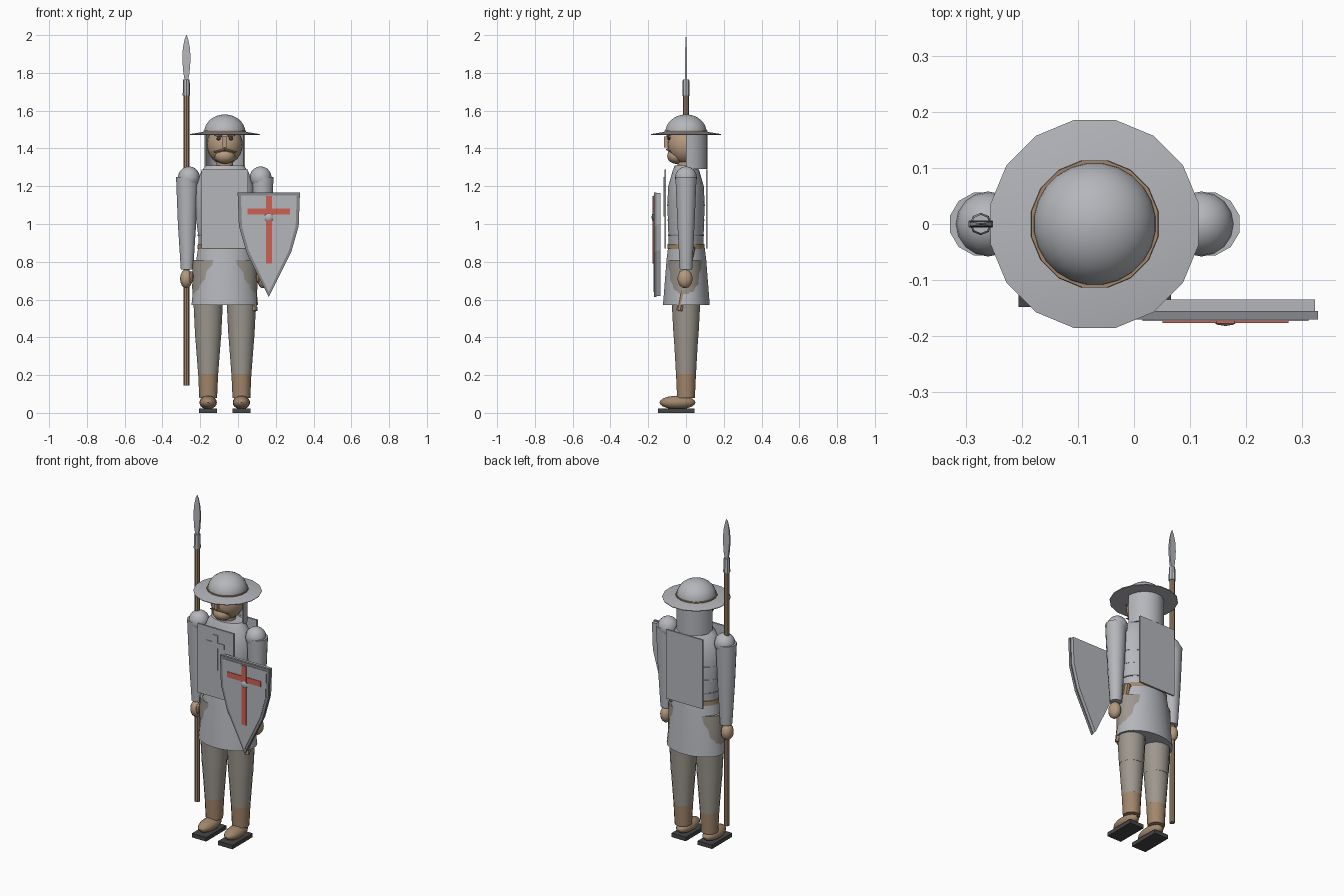
import bpy, bmesh, math
from mathutils import Vector, Matrix

cube = bpy.data.objects.get("Cube")
if cube:
    bpy.data.objects.remove(cube)


def material(name, *rgb):
    m = bpy.data.materials.new(name)
    m.use_nodes = True
    m.diffuse_color = (*rgb, 1)
    m.node_tree.nodes["Principled BSDF"].inputs["Base Color"].default_value = (*rgb, 1)
    return m


STEEL = material("steel", .46, .47, .50)
CLOTH = material("trouser_cloth", .34, .31, .27)
LEATHER = material("leather", .36, .24, .15)
SKIN = material("skin", .46, .32, .21)
WOOD = material("wood", .34, .23, .15)
DARK = material("dark_sole", .06, .06, .06)
RIM = material("dark_steel", .24, .25, .27)
RED = material("red_paint", .62, .12, .09)
CX = -.07  # body centre line


def finish(name, bm, mat, smooth=True):
    bmesh.ops.recalc_face_normals(bm, faces=bm.faces)
    me = bpy.data.meshes.new(name)
    bm.to_mesh(me)
    bm.free()
    ob = bpy.data.objects.new(name, me)
    bpy.context.collection.objects.link(ob)
    me.materials.append(mat)
    if smooth:
        bpy.ops.object.select_all(action='DESELECT')
        ob.select_set(True)
        bpy.context.view_layer.objects.active = ob
        bpy.ops.object.shade_smooth_by_angle(angle=math.radians(40))
    return ob


def lathe(name, mat, x, y, rows, n=16):
    """Stack of elliptical rings, each (z, x radius, y radius)."""
    bm = bmesh.new()
    rings = []
    for z, rx, ry in rows:
        angles = [math.tau * (i + .5) / n for i in range(n)]
        rings.append([bm.verts.new((x + rx * math.cos(a), y + ry * math.sin(a), z)) for a in angles])
    for low, high in zip(rings, rings[1:]):
        for i in range(n):
            j = (i + 1) % n
            bm.faces.new((low[i], low[j], high[j], high[i]))
    bm.faces.new(rings[0])
    bm.faces.new(rings[-1])
    return finish(name, bm, mat)


def ball(name, mat, centre, radii, n=16):
    bm = bmesh.new()
    bmesh.ops.create_uvsphere(bm, u_segments=n, v_segments=n // 2 + 2, radius=1)
    bm.transform(Matrix.Translation(centre) @ Matrix.Diagonal((*radii, 1)))
    return finish(name, bm, mat)


def box(name, mat, low, high):
    low, high = Vector(low), Vector(high)
    bm = bmesh.new()
    bmesh.ops.create_cube(bm, size=1)
    bm.transform(Matrix.Translation((low + high) / 2) @ Matrix.Diagonal((*(high - low), 1)))
    return finish(name, bm, mat, False)


def slab(name, mat, outline, front, back):
    """Extrude an x-z outline between two depths."""
    bm = bmesh.new()
    face = bm.faces.new([bm.verts.new((x, front, z)) for x, z in outline])
    out = bmesh.ops.extrude_face_region(bm, geom=[face])
    bmesh.ops.translate(bm, vec=(0, back - front, 0),
                        verts=[v for v in out["geom"] if isinstance(v, bmesh.types.BMVert)])
    return finish(name, bm, mat, False)


def rod(name, mat, a, b, r1, r2, n=8):
    a, b = Vector(a), Vector(b)
    bm = bmesh.new()
    bmesh.ops.create_cone(bm, cap_ends=True, segments=n, radius1=r1, radius2=r2, depth=(b - a).length)
    turn = (b - a).to_track_quat('Z', 'Y').to_matrix().to_4x4()
    bm.transform(Matrix.Translation((a + b) / 2) @ turn)
    return finish(name, bm, mat)


# Legs and arms, one per side
for side, s in (("right", -1), ("left", 1)):
    x = CX + s * .088
    box(side + "_sole", DARK, (x - .048, -.148, 0), (x + .048, .045, .024))
    ball(side + "_foot", LEATHER, (x, -.045, .055), (.046, .095, .036))
    lathe(side + "_boot", LEATHER, x, 0, [(.08, .048, .048), (.21, .054, .054)])
    lathe(side + "_shin", CLOTH, x, 0, [(.205, .054, .054), (.41, .07, .066)])
    lathe(side + "_thigh", CLOTH, x, 0, [(.40, .07, .067), (.64, .082, .08)])
    x = CX + s * .2
    ball(side + "_shoulder", STEEL, (CX + s * .19, 0, 1.245), (.058, .058, .06))
    lathe(side + "_arm", STEEL, x, 0,
          [(.76, .034, .034), (1.0, .05, .047), (1.25, .06, .058)], 12)
    ball(side + "_hand", SKIN, (x + s * .004, -.005, .71), (.033, .04, .05), 12)
    ball(side + "_thumb", SKIN, (x - s * .022, -.026, .72), (.012, .014, .032), 8)

# Skirt, hips and belt
lathe("skirt", STEEL, CX, .002, [(.57, .178, .125), (.81, .152, .106), (.875, .142, .098)], 24)
lathe("hips", CLOTH, CX, 0, [(.58, .168, .107), (.66, .174, .108), (.81, .172, .102)], 24)
lathe("belt", LEATHER, CX, 0, [(.868, .146, .1), (.894, .144, .1)], 24)
rod("scabbard", LEATHER, (.072, .03, .88), (.086, -.035, .54), .02, .017)

# Torso
lathe("torso", STEEL, CX, 0, [(.88, .138, .092), (.94, .142, .094), (1.02, .152, .097),
                             (1.12, .158, .099), (1.2, .155, .095), (1.28, .125, .072),
                             (1.31, .1, .06)], 24)
for z, rx, ry in ((.94, .145, .097), (1.02, .154, .099), (1.10, .159, .101)):
    lathe("torso_seam", RIM if z < 1 else STEEL, CX, 0,
          [(z - .004, rx, ry), (z + .004, rx, ry)], 24)
for name, y in (("front_plate", -.115), ("back_plate", .105)):
    box(name, STEEL, (CX - .122, y, .87), (CX + .122, y + .01, 1.288))
box("plate_cross_upright", STEEL, (CX - .016, -.119, 1.04), (CX + .016, -.114, 1.25))
box("plate_cross_arm", STEEL, (CX - .06, -.119, 1.175), (CX + .06, -.114, 1.205))

# Head
lathe("neck", SKIN, CX, 0, [(1.29, .045, .045), (1.36, .045, .045)])
ball("head", SKIN, (CX, 0, 1.42), (.095, .098, .105), 20)
ball("chin", SKIN, (CX, -.05, 1.36), (.055, .05, .042))
box("nose", SKIN, (CX - .011, -.116, 1.405), (CX + .011, -.08, 1.462))
for s in (-1, 1):
    ball("eye", DARK, (CX + s * .033, -.09, 1.452), (.011, .008, .009), 8)
    rod("eyebrow", LEATHER, (CX + s * .016, -.1, 1.466), (CX + s * .054, -.086, 1.47), .005, .004, 6)
    rod("moustache", LEATHER, (CX, -.099, 1.395), (CX + s * .06, -.08, 1.38), .007, .003, 6)

# Neck guard: half a shell behind the head
bm = bmesh.new()
shell = []
for i in range(13):
    a = math.pi * i / 12
    shell.append([bm.verts.new((CX + r * math.cos(a), r * 1.06 * math.sin(a), z))
                  for r, z in ((.108, 1.29), (.108, 1.48), (.1, 1.48), (.1, 1.29))])
for p, q in zip(shell, shell[1:]):
    for k in range(4):
        bm.faces.new((p[k], q[k], q[k - 1], p[k - 1]))
bm.faces.new(shell[0])
bm.faces.new(shell[-1])
finish("neck_guard", bm, STEEL)

# Brimmed helmet
lathe("helmet_brim", STEEL, CX, 0, [(1.472, .188, .188), (1.476, .189, .189), (1.488, .115, .115)])
lathe("helmet_band", LEATHER, CX, 0, [(1.478, .117, .117), (1.494, .115, .115)])
lathe("helmet_dome", STEEL, CX, 0,
      [(1.485 + .095 * math.sin(t), .11 * math.cos(t), .11 * math.cos(t))
       for t in (math.pi / 2 * i / 8 * .98 for i in range(9))], 24)

# Spear
SX = -.273
rod("spear_shaft", WOOD, (SX, 0, .145), (SX, 0, 1.7), .015, .015)
rod("spear_socket", STEEL, (SX, 0, 1.68), (SX, 0, 1.765), .02, .017)
lathe("spear_head", STEEL, SX, 0, [(1.76, .013, .008), (1.8, .023, .009), (1.87, .031, .008),
                                  (1.93, .027, .006), (1.98, .013, .003), (2.0, .001, .001)], 4)

# Shield
SH = .163


def shield_outline(w, top, shoulder, tip):
    half = [(w, top), (w * .96, shoulder), (w * .72, shoulder - (shoulder - tip) * .37)]
    return [(SH + x, z) for x, z in half] + [(SH, tip)] + [(SH - x, z) for x, z in reversed(half)]


slab("shield_back", STEEL, shield_outline(.16, 1.163, 1.0, .62), -.155, -.135)
slab("shield_rim", RIM, shield_outline(.165, 1.167, .99, .614), -.17, -.155)
slab("shield_face", STEEL, shield_outline(.148, 1.152, .99, .64), -.173, -.168)
box("shield_cross_upright", RED, (SH - .016, -.177, .79), (SH + .016, -.172, 1.148))
box("shield_cross_arm", RED, (SH - .112, -.1765, 1.05), (SH + .112, -.172, 1.083))
ball("shield_boss", STEEL, (SH, -.17, 1.035), (.025, .012, .025), 10)
